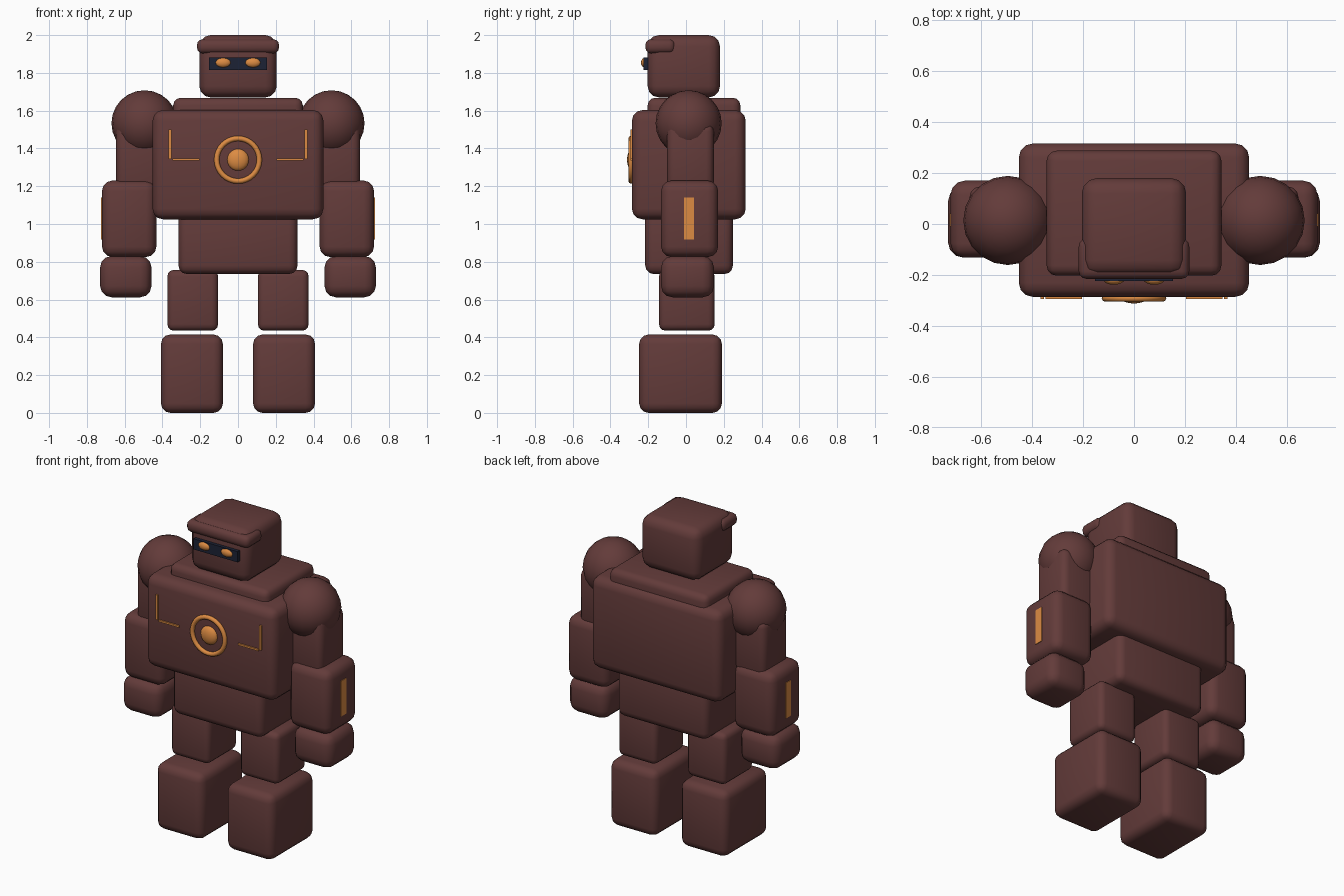
import bpy
import math

if "Cube" in bpy.data.objects:
    bpy.data.objects.remove(bpy.data.objects["Cube"])


def material(name, rgb):
    m = bpy.data.materials.new(name)
    m.diffuse_color = (*rgb, 1.0)
    m.use_nodes = True
    m.node_tree.nodes["Principled BSDF"].inputs["Base Color"].default_value = m.diffuse_color
    return m


BROWN = material("dark_brown", (0.125, 0.044, 0.042))
ORANGE = material("glow_orange", (0.72, 0.26, 0.055))
NAVY = material("visor_navy", (0.012, 0.016, 0.035))


def finish(ob, name, mat, angle=40):
    ob.name = name
    ob.data.materials.append(mat)
    bpy.ops.object.shade_smooth_by_angle(angle=math.radians(angle))
    return ob


def block(name, x, y, z, bevel=0.05, mat=BROWN, segments=3):
    """Rounded box spanning the given (min, max) ranges."""
    spans = (x, y, z)
    bpy.ops.mesh.primitive_cube_add(size=1, location=[(a + b) / 2 for a, b in spans])
    ob = bpy.context.object
    ob.scale = [b - a for a, b in spans]
    bpy.ops.object.transform_apply(location=False, rotation=False, scale=True)
    if bevel:
        mod = ob.modifiers.new("rounding", 'BEVEL')
        mod.width = bevel
        mod.segments = segments
        bpy.ops.object.modifier_apply(modifier=mod.name)
    return finish(ob, name, mat)


def ball(name, centre, radii, mat, segments=20, rings=12):
    bpy.ops.mesh.primitive_uv_sphere_add(segments=segments, ring_count=rings,
                                         radius=1, location=centre)
    ob = bpy.context.object
    ob.scale = radii
    bpy.ops.object.transform_apply(location=False, rotation=False, scale=True)
    return finish(ob, name, mat)


# Body and head
block("abdomen", (-0.315, 0.315), (-0.216, 0.248), (0.735, 1.1), 0.045)
block("chest", (-0.452, 0.452), (-0.286, 0.316), (1.025, 1.603), 0.055)
block("collar", (-0.343, 0.343), (-0.203, 0.288), (1.5, 1.668), 0.04)
block("head", (-0.205, 0.205), (-0.203, 0.18), (1.67, 2.0), 0.06)
block("brow", (-0.217, 0.217), (-0.215, -0.058), (1.903, 1.978), 0.03)
block("visor", (-0.153, 0.153), (-0.224, -0.19), (1.815, 1.882), 0, NAVY)

# Chest emblem
bpy.ops.mesh.primitive_torus_add(location=(0, -0.291, 1.34), rotation=(math.pi / 2, 0, 0),
                                 major_radius=0.113, minor_radius=0.014,
                                 major_segments=32, minor_segments=8)
finish(bpy.context.object, "emblem_ring", ORANGE, 60)
ball("emblem_core", (0, -0.283, 1.34), (0.058, 0.029, 0.058), ORANGE)


def span(side, a, b):
    """Mirror an x range to the requested side."""
    return tuple(sorted((side * a, side * b)))


# Paired parts
for side, tag in ((1, "right"), (-1, "left")):
    block(f"{tag}_foot", span(side, 0.08, 0.408), (-0.248, 0.19), (0.0, 0.415), 0.05)
    block(f"{tag}_leg", span(side, 0.105, 0.374), (-0.143, 0.152), (0.435, 0.757), 0.035)
    block(f"{tag}_upper_arm", span(side, 0.355, 0.645), (-0.1, 0.147), (1.18, 1.53), 0.04)
    block(f"{tag}_forearm", span(side, 0.432, 0.72), (-0.132, 0.17), (0.825, 1.23), 0.055)
    block(f"{tag}_hand", span(side, 0.458, 0.73), (-0.132, 0.148), (0.612, 0.83), 0.06)
    ball(f"{tag}_shoulder", (side * 0.495, 0.014, 1.533), (0.175,) * 3, BROWN)
    block(f"{tag}_forearm_light", span(side, 0.715, 0.724), (-0.01, 0.042),
          (0.917, 1.14), 0, ORANGE)
    ball(f"{tag}_eye", (side * 0.079, -0.218, 1.854), (0.042, 0.02, 0.026), ORANGE, 16, 10)
    # Corner trim on the chest
    block(f"{tag}_trim_upright", span(side, 0.353, 0.367), (-0.295, -0.286),
          (1.345, 1.5), 0, ORANGE)
    block(f"{tag}_trim_bar", span(side, 0.205, 0.347), (-0.295, -0.286),
          (1.336, 1.347), 0, ORANGE)
